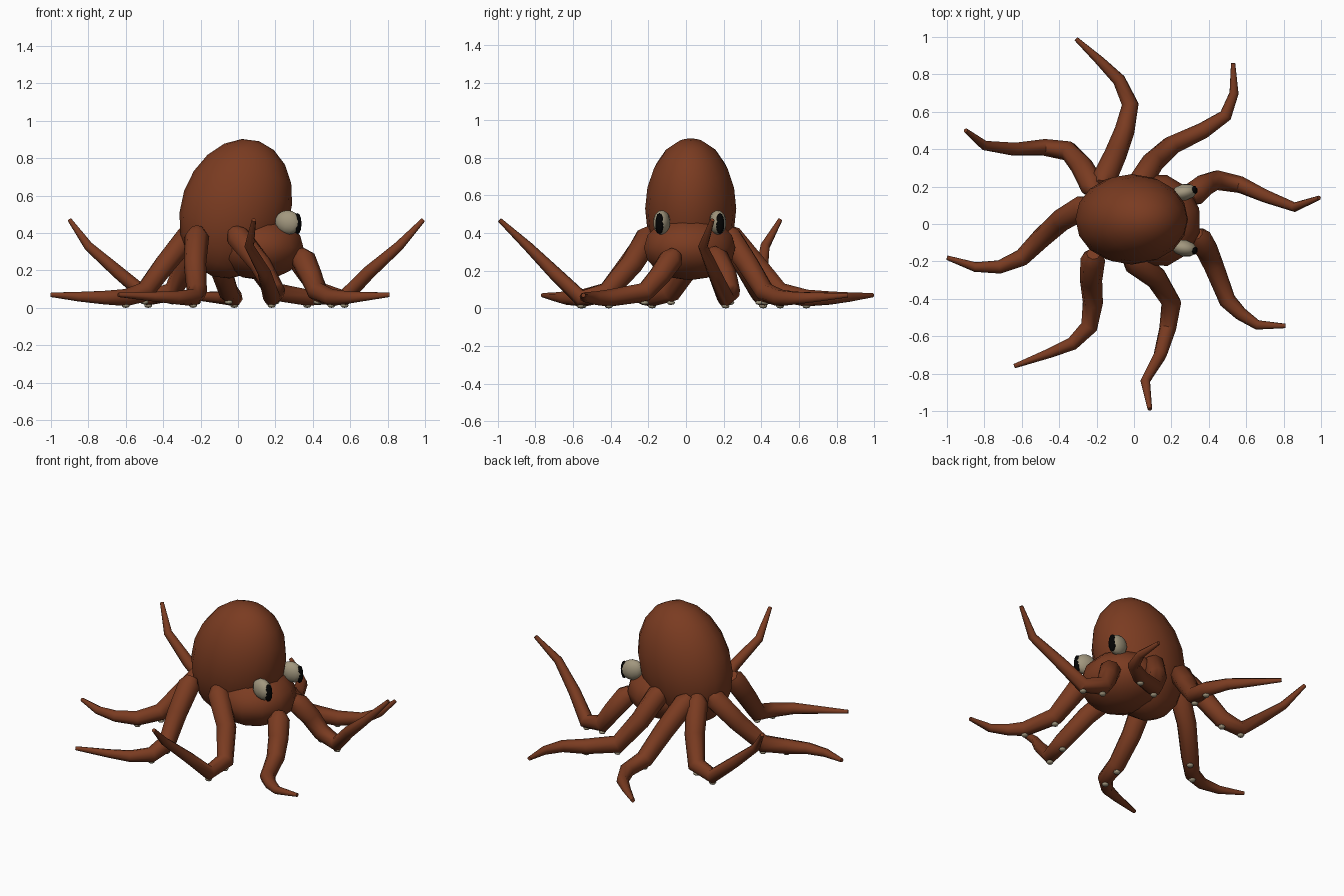
import bpy
from math import radians
from mathutils import Vector

cube = bpy.data.objects.get("Cube")
if cube:
    bpy.data.objects.remove(cube, do_unlink=True)


def make_material(name, rgb):
    mat = bpy.data.materials.new(name)
    mat.use_nodes = True
    color = (*rgb, 1)
    mat.diffuse_color = color
    mat.node_tree.nodes["Principled BSDF"].inputs["Base Color"].default_value = color
    return mat


skin = make_material("rust brown", (0.195, 0.044, 0.015))
cream = make_material("pale cream", (0.36, 0.31, 0.21))
black = make_material("pupil black", (0.001, 0.001, 0.001))


def ellipsoid(name, mat, center, radii, segments=14, rings=10, rotation=(0, 0, 0)):
    bpy.ops.mesh.primitive_uv_sphere_add(
        segments=segments, ring_count=rings, location=center, rotation=rotation)
    obj = bpy.context.object
    obj.name = name
    obj.scale = radii
    obj.data.materials.append(mat)
    bpy.ops.object.shade_smooth()
    return obj


def tube(name, mat, points, radii):
    """Eight-sided tapered tube along a path, turned into a mesh."""
    curve = bpy.data.curves.new(name, "CURVE")
    curve.dimensions = "3D"
    curve.bevel_depth = 1
    curve.bevel_resolution = 2
    curve.use_fill_caps = True
    spline = curve.splines.new("POLY")
    spline.points.add(len(points) - 1)
    for target, p, r in zip(spline.points, points, radii):
        target.co = (*p, 1)
        target.radius = r
    temp = bpy.data.objects.new(name + "_path", curve)
    bpy.context.collection.objects.link(temp)
    graph = bpy.context.evaluated_depsgraph_get()
    mesh = bpy.data.meshes.new_from_object(temp.evaluated_get(graph))
    bpy.data.objects.remove(temp, do_unlink=True)
    mesh.materials.clear()
    mesh.materials.append(mat)
    obj = bpy.data.objects.new(name, mesh)
    bpy.context.collection.objects.link(obj)
    bpy.ops.object.select_all(action="DESELECT")
    obj.select_set(True)
    bpy.context.view_layer.objects.active = obj
    bpy.ops.object.shade_smooth_by_angle(angle=radians(50))
    return obj


# Body: tall mantle leaning forward (+x) and the head bulging below it
ellipsoid("mantle", skin, (-0.012, 0.025, 0.53), (0.292, 0.242, 0.382),
          segments=16, rotation=(0, radians(19), 0))
ellipsoid("head", skin, (0.115, 0.02, 0.322), (0.242, 0.252, 0.172),
          segments=12, rings=8, rotation=(0, 0, radians(15)))

# Eyes tilted upward, with upright oval pupils turned outward
for label, side in (("left", 1), ("right", -1)):
    y = 0.02 + side * 0.149
    ellipsoid(label + "_eye", cream, (0.268, y, 0.457), (0.072, 0.045, 0.064),
              segments=10, rings=8, rotation=(0, radians(20), side * radians(12)))
    ellipsoid(label + "_pupil", black, (0.319, y + side * 0.012, 0.45),
              (0.022, 0.024, 0.057), segments=8, rings=6,
              rotation=(0, 0, side * radians(20)))

# Arms: ground plans from shoulder to tip, sharing two height profiles
FLAT = (0.38, 0.23, 0.085, 0.055, 0.055, 0.06, 0.07)
RAISED = (0.38, 0.22, 0.085, 0.055, 0.19, 0.33, 0.47)
RADII = (0.066, 0.06, 0.054, 0.046, 0.036, 0.026, 0.012)

ARMS = {
    "front_left_arm": (RAISED, 0.27, [
        (.32, .16), (.38, .21), (.44, .235), (.57, .21), (.7, .15), (.86, .09), (.99, .14)]),
    "front_right_arm": (FLAT, 0.26, [
        (.35, -.08), (.39, -.14), (.425, -.22), (.5, -.41), (.57, -.48), (.66, -.54), (.81, -.545)]),
    "middle_right_arm": (RAISED, 0.38, [
        (0, -.2), (.12, -.29), (.2, -.42), (.18, -.56), (.14, -.7), (.06, -.84), (.085, -.99)]),
    "rear_right_arm": (FLAT, 0.38, [
        (-.22, -.19), (-.23, -.3), (-.22, -.42), (-.24, -.55), (-.33, -.64), (-.45, -.69), (-.64, -.76)]),
    "back_right_arm": (FLAT, 0.38, [
        (-.27, .09), (-.39, .02), (-.5, -.08), (-.6, -.18), (-.72, -.23), (-.85, -.23), (-1, -.18)]),
    "back_left_arm": (RAISED, 0.38, [
        (-.22, .2), (-.28, .31), (-.35, .39), (-.48, .41), (-.64, .4), (-.8, .42), (-.9, .5)]),
    "rear_left_arm": (FLAT, 0.38, [
        (-.16, .24), (-.1, .37), (-.05, .5), (-.02, .64), (-.08, .77), (-.18, .87), (-.31, .99)]),
    "middle_left_arm": (FLAT, 0.38, [
        (.04, .23), (.1, .33), (.2, .42), (.37, .5), (.49, .58), (.535, .7), (.53, .86)]),
}

for name, (heights, shoulder, plan) in ARMS.items():
    path = [Vector((x, y, z)) for (x, y), z in zip(plan, heights)]
    path[0].z = shoulder
    path[1].z = (shoulder + path[2].z) / 2
    # Narrowed shoulder end tucked against the body
    cap = path[0] + (path[0] - path[1]).normalized() * 0.05
    tube(name, skin, [cap] + path, (0.036,) + RADII)

    # Two small suckers under the resting part
    for i in (2, 3):
        spot = path[i] - Vector((0, 0, RADII[i]))
        spot.z = max(spot.z, 0.013)
        ellipsoid(f"{name}_sucker_{i}", cream, spot, (0.022, 0.022, 0.013),
                  segments=8, rings=4)
